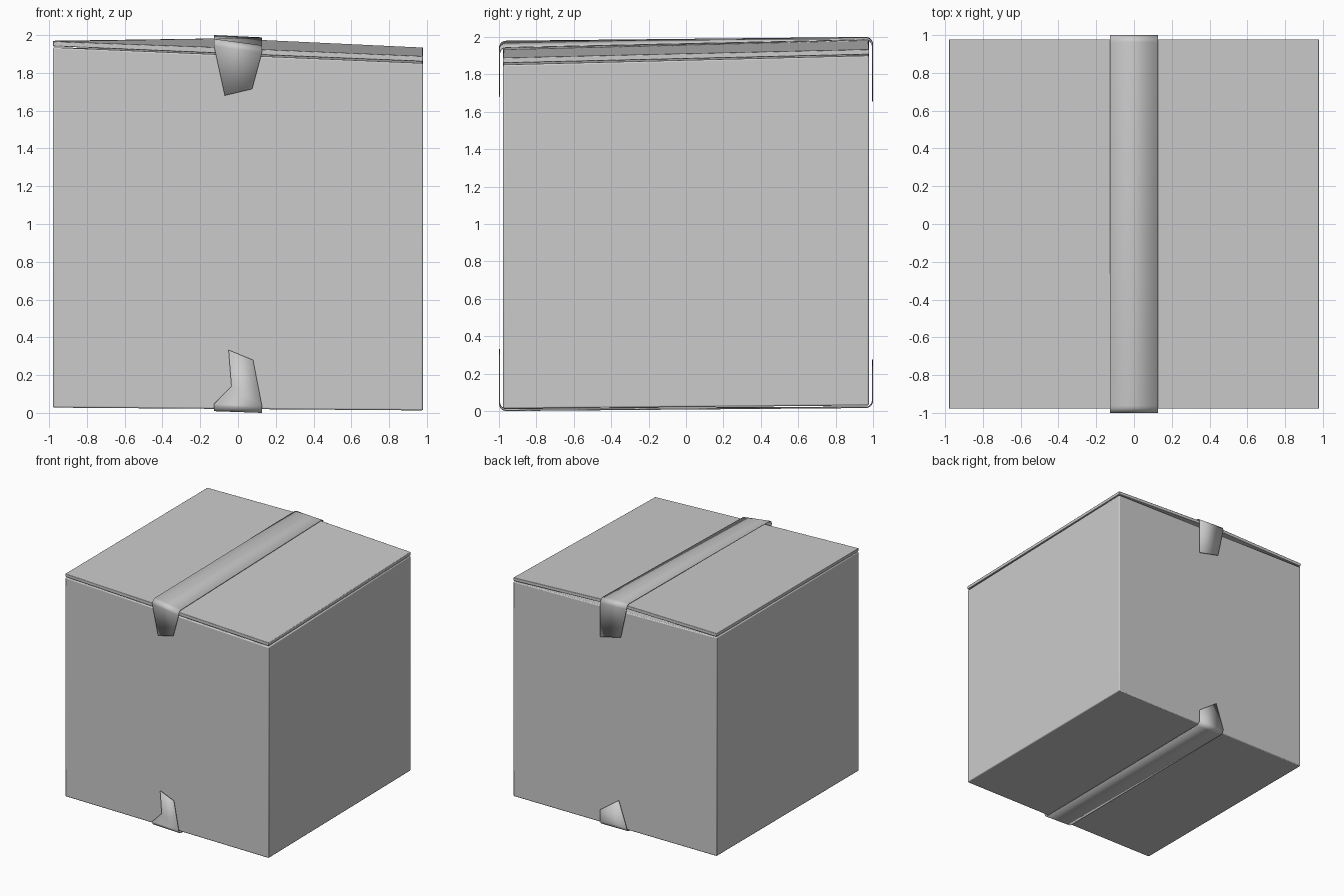
import bpy, bmesh, math

if "Cube" in bpy.data.objects:
    bpy.data.objects.remove(bpy.data.objects["Cube"])


def finish(name, bm, bevel=0.0, thickness=0.0):
    bmesh.ops.recalc_face_normals(bm, faces=bm.faces)
    mesh = bpy.data.meshes.new(name)
    bm.to_mesh(mesh)
    bm.free()
    ob = bpy.data.objects.new(name, mesh)
    bpy.context.collection.objects.link(ob)
    if thickness:
        m = ob.modifiers.new("thickness", 'SOLIDIFY')
        m.thickness, m.offset = thickness, 0
    if bevel:
        m = ob.modifiers.new("soft_edges", 'BEVEL')
        m.width, m.segments = bevel, 2
    bpy.ops.object.select_all(action='DESELECT')
    ob.select_set(True)
    bpy.context.view_layer.objects.active = ob
    bpy.ops.object.shade_smooth_by_angle(angle=math.radians(35))
    return ob


def slab(name, x0, x1, low, high, bevel):
    """Six-sided block; heights go front left, front right, back right, back left."""
    bm = bmesh.new()
    xy = [(x0, -0.978), (x1, -0.978), (x1, 0.978), (x0, 0.978)]
    a = [bm.verts.new((x, y, z)) for (x, y), z in zip(xy, low)]
    b = [bm.verts.new((x, y, z)) for (x, y), z in zip(xy, high)]
    bm.faces.new(a)
    bm.faces.new(b)
    for i in range(4):
        j = (i + 1) % 4
        bm.faces.new((a[i], a[j], b[j], b[i]))
    return finish(name, bm, bevel)


def tape(name, front_end, back_end, front_z, back_z, inward):
    """Strip over the box; ends are (xl, zl, xr, zr) rows from the tip inwards."""
    W, Y, R = 0.127, 0.997, 0.035

    def corner(side, z):
        pts = []
        for i in range(6):
            t = math.radians(90 * i / 5)
            y = side * (Y - R + R * math.cos(t))
            dz = inward * R * (1 - math.sin(t))
            pts.append(((-W, y, z[0] + dz), (W, y, z[1] + dz)))
        return pts

    def tips(side, rows):
        return [((xl, side * Y, zl), (xr, side * Y, zr)) for xl, zl, xr, zr in rows]

    rows = tips(-1, front_end) + corner(-1, front_z)
    rows += (tips(1, back_end) + corner(1, back_z))[::-1]
    bm = bmesh.new()
    v = [[bm.verts.new(p) for p in r] for r in rows]
    for p, q in zip(v, v[1:]):
        bm.faces.new((p[0], p[1], q[1], q[0]))
    return finish(name, bm, thickness=0.006)


# carton body, slightly crooked
slab("box_body", -0.98, 0.98, (0.028, 0.013, 0.03, 0.03),
     (1.935, 1.851, 1.9, 1.935), 0.008)

# two outer lid flaps meeting under the tape
slab("left_flap", -0.98, -0.002, (1.941, 1.9, 1.955, 1.941),
     (1.967, 1.932, 1.984, 1.97), 0.004)
slab("right_flap", 0.002, 0.98, (1.9, 1.86, 1.906, 1.95),
     (1.93, 1.889, 1.934, 1.98), 0.004)

# packing tape with torn ends
tape("top_tape", [(-0.07, 1.68, 0.075, 1.715)], [(-0.07, 1.70, 0.127, 1.655)],
     (1.977, 1.943), (1.997, 1.985), -1)
tape("bottom_tape",
     [(-0.05, 0.333, 0.08, 0.28), (-0.035, 0.14, 0.107, 0.14)],
     [(-0.05, 0.275, 0.127, 0.15)],
     (0.012, 0.003), (0.021, 0.019), 1)
